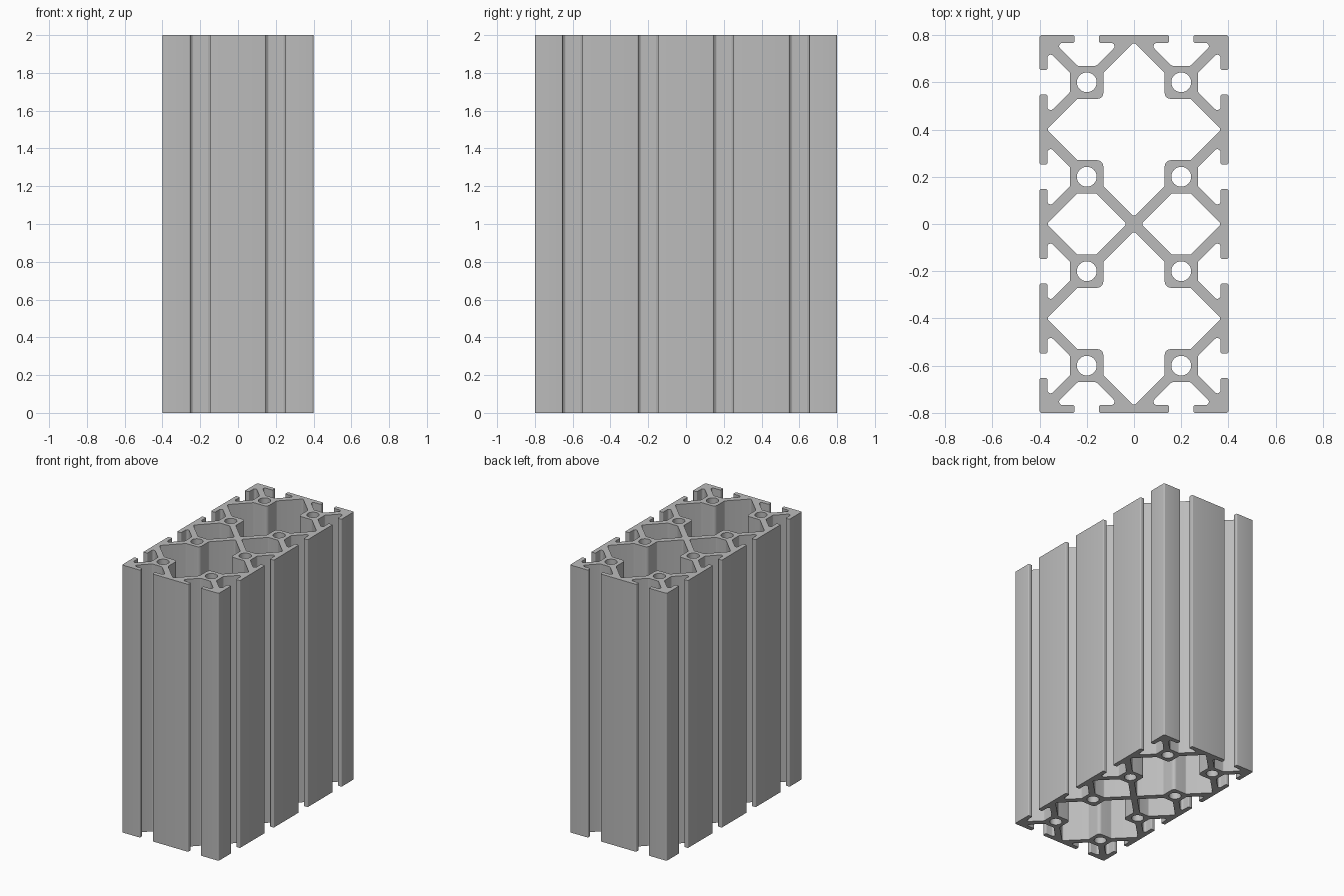
import bpy
import bmesh
import math
from mathutils import Vector

cube = bpy.data.objects.get("Cube")
if cube:
    bpy.data.objects.remove(cube, do_unlink=True)

HEIGHT = 2.0
HALF_X, HALF_Y = 0.4, 0.8
CELL = 0.2       # half a module
WEB = 0.03       # offset of a diagonal web's edge from its axis
HUB = 0.07       # half width of a hub block
LIP = 0.033      # thickness of the slot lips
GAP = 0.052      # half width of a slot opening
BORE = 0.042     # radius of a hub hole


def rounded(corners, steps=5):
    """Fillet each (x, y, radius) corner of a closed polygon."""
    out = []
    n = len(corners)
    for i, (x, y, r) in enumerate(corners):
        p = Vector((x, y))
        a = (Vector(corners[i - 1][:2]) - p).normalized()
        b = (Vector(corners[(i + 1) % n][:2]) - p).normalized()
        half = a.angle(b) / 2
        centre = p + (a + b).normalized() * (r / math.sin(half))
        reach = r / math.tan(half)
        start, end = p + a * reach - centre, p + b * reach - centre
        turn = start.angle_signed(end)
        for k in range(steps + 1):
            t = -turn * k / steps
            c, s = math.cos(t), math.sin(t)
            out.append(centre + Vector((start.x * c - start.y * s,
                                        start.x * s + start.y * c)))
    return out


def slot():
    """T-slot section as (along the face, depth, radius)."""
    inner = 2 * CELL - CELL - WEB
    floor = CELL - HUB
    side = [(-GAP, 0, 0.007), (-GAP, LIP, 0.007),
            (-(inner - LIP), LIP, 0.014), (-(inner - floor), floor, 0.012)]
    return side + [(-u, v, r) for u, v, r in reversed(side)]


def outline():
    """Outer boundary, walked counter-clockwise from the front left corner."""
    pts = []
    faces = [((-HALF_X, -HALF_Y), (1, 0), 2), ((HALF_X, -HALF_Y), (0, 1), 4),
             ((HALF_X, HALF_Y), (-1, 0), 2), ((-HALF_X, HALF_Y), (0, -1), 4)]
    for (ox, oy), (dx, dy), count in faces:
        pts.append((ox, oy, 0.01))
        for i in range(count):
            mid = CELL * (2 * i + 1)
            for u, v, r in slot():
                pts.append((ox + dx * (mid + u) - dy * v,
                            oy + dy * (mid + u) + dx * v, r))
    return rounded(pts)


def large_cavity(cy):
    """Cross-shaped chamber shared by four hubs."""
    tip = 2 * CELL - WEB
    near, far = CELL - HUB, CELL + HUB
    quarter = [(0, tip, 0.012), (near, tip - near, 0.012),
               (near, near, 0.025), (tip - near, near, 0.012), (tip, 0, 0.012)]
    half = quarter + [(x, -y, r) for x, y, r in reversed(quarter[:-1])]
    ring = half + [(-x, y, r) for x, y, r in reversed(half[1:-1])]
    return rounded([(x, cy + y, r) for x, y, r in ring])


def diamond_cavity(sign):
    """Chamber between two middle hubs."""
    side = CELL - HUB
    upper = [(WEB, 0, 0.012), (WEB + side, side, 0.012),
             (2 * CELL - WEB - side, side, 0.012), (2 * CELL - WEB, 0, 0.012)]
    ring = upper + [(x, -y, r) for x, y, r in reversed(upper[1:-1])]
    return rounded([(sign * x, y, r) for x, y, r in ring])


def bore(cx, cy, sides=32):
    return [Vector((cx + BORE * math.cos(math.tau * k / sides),
                    cy + BORE * math.sin(math.tau * k / sides)))
            for k in range(sides)]


# Section: outline with chambers and bores as holes
loops = [outline()]
loops += [large_cavity(s * 2 * CELL) for s in (-1, 1)]
loops += [diamond_cavity(s) for s in (-1, 1)]
loops += [bore(sx * CELL, cy * CELL) for sx in (-1, 1) for cy in (-3, -1, 1, 3)]

curve = bpy.data.curves.new("section", "CURVE")
curve.dimensions = "2D"
curve.fill_mode = "BOTH"
curve.extrude = HEIGHT / 2
for loop in loops:
    spline = curve.splines.new("POLY")
    spline.points.add(len(loop) - 1)
    for point, co in zip(spline.points, loop):
        point.co = (co.x, co.y, 0, 1)
    spline.use_cyclic_u = True

# Extruded bar as a clean mesh
helper = bpy.data.objects.new("section_helper", curve)
bpy.context.collection.objects.link(helper)
bpy.context.view_layer.update()
deps = bpy.context.evaluated_depsgraph_get()
mesh = bpy.data.meshes.new_from_object(helper.evaluated_get(deps))
bpy.data.objects.remove(helper, do_unlink=True)

bm = bmesh.new()
bm.from_mesh(mesh)
bmesh.ops.remove_doubles(bm, verts=bm.verts, dist=0.00005)
bmesh.ops.translate(bm, verts=bm.verts, vec=(0, 0, HEIGHT / 2))
bmesh.ops.recalc_face_normals(bm, faces=bm.faces)
bm.to_mesh(mesh)
bm.free()

# Plain metal colour
metal = bpy.data.materials.new("aluminium_grey")
metal.use_nodes = True
grey = (0.5, 0.5, 0.5, 1)
metal.diffuse_color = grey
metal.node_tree.nodes["Principled BSDF"].inputs["Base Color"].default_value = grey
mesh.materials.clear()
mesh.materials.append(metal)

bar = bpy.data.objects.new("slotted_bar", mesh)
bpy.context.collection.objects.link(bar)
bpy.ops.object.select_all(action="DESELECT")
bar.select_set(True)
bpy.context.view_layer.objects.active = bar
bpy.ops.object.shade_smooth_by_angle(angle=math.radians(35))
